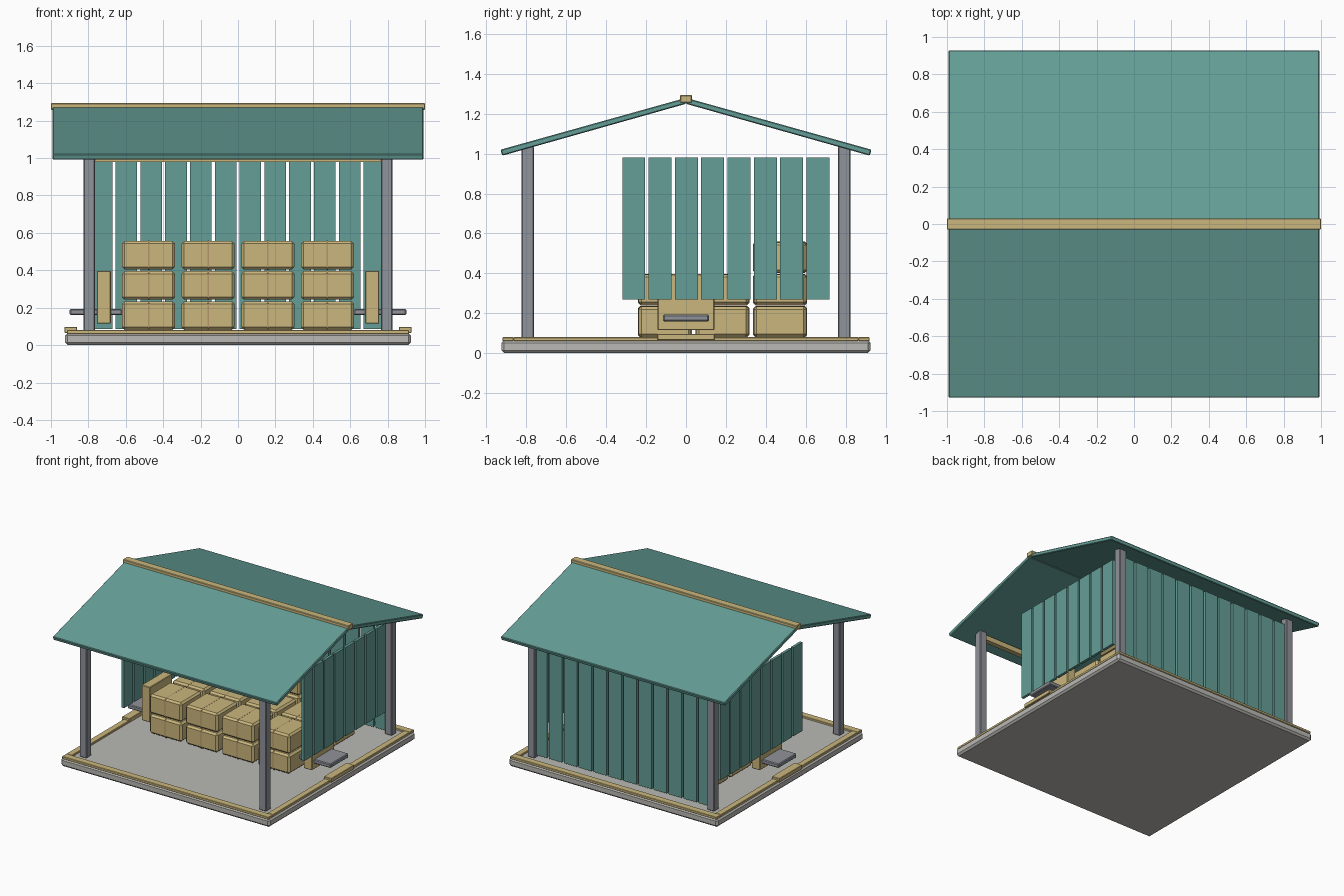
import bpy, bmesh

if "Cube" in bpy.data.objects:
    bpy.data.objects.remove(bpy.data.objects["Cube"], do_unlink=True)


def material(name, hex_colour):
    channels = [int(hex_colour[i:i + 2], 16) / 255 for i in (0, 2, 4)]
    colour = [c / 12.92 if c < 0.04 else ((c + 0.055) / 1.055) ** 2.4 for c in channels] + [1]
    mat = bpy.data.materials.new(name)
    mat.use_nodes = True
    mat.diffuse_color = colour
    mat.node_tree.nodes["Principled BSDF"].inputs["Base Color"].default_value = colour
    return mat


TEAL = material("teal paint", "659F97")
STRAW = material("straw tan", "CBB77D")
STEEL = material("grey steel", "90939A")
CONCRETE = material("pale concrete", "BAB9B4")
TWINE = material("brown twine", "B3956C")


def finish(name, bm, mat, bevel):
    bmesh.ops.recalc_face_normals(bm, faces=bm.faces)
    if bevel:
        bmesh.ops.bevel(bm, geom=bm.edges[:], offset=bevel, segments=1, affect='EDGES')
    mesh = bpy.data.meshes.new(name)
    bm.to_mesh(mesh)
    bm.free()
    mesh.materials.append(mat)
    obj = bpy.data.objects.new(name, mesh)
    bpy.context.collection.objects.link(obj)
    return obj


def box(name, x, y, z, mat, bevel=0.0):
    """Box from three (low, high) ranges."""
    bm = bmesh.new()
    bmesh.ops.create_cube(bm, size=1)
    for v in bm.verts:
        for axis, (low, high) in enumerate((x, y, z)):
            v.co[axis] = low if v.co[axis] < 0 else high
    return finish(name, bm, mat, bevel)


def around(centre, size):
    return (centre - size / 2, centre + size / 2)


def side_range(side, near, far):
    return tuple(sorted((side * near, side * far)))


# Floor slab with a timber border
box("floor_slab", (-0.925, 0.925), (-0.925, 0.925), (0, 0.065), CONCRETE, 0.014)
for s in (-1, 1):
    box("border_long", (-0.915, 0.915), side_range(s, 0.865, 0.92), (0.06, 0.08), STRAW, 0.003)
    box("border_side", side_range(s, 0.865, 0.915), (-0.865, 0.865), (0.06, 0.08), STRAW, 0.003)
    box("threshold", side_range(s, 0.86, 0.928), (-0.143, 0.143), (0.065, 0.097), STRAW, 0.003)

# Corner posts and front beam
for sx in (-1, 1):
    for sy in (-1, 1):
        box("corner_post", around(sx * 0.796, 0.062), around(sy * 0.794, 0.062),
            (0.065, 1.035), STEEL, 0.005)
box("front_beam", (-0.77, 0.77), around(-0.794, 0.04), (0.98, 1.02), STRAW)

# Gable roof slopes and ridge cap
for s, label in ((-1, "front"), (1, "back")):
    bm = bmesh.new()
    profile = [(0, 1.25), (0, 1.28), (0.93, 1.02), (0.921, 0.99)]
    face = bm.faces.new([bm.verts.new((-0.992, s * y, z)) for y, z in profile])
    made = bmesh.ops.extrude_face_region(bm, geom=[face])["geom"]
    for v in made:
        if isinstance(v, bmesh.types.BMVert):
            v.co.x = 0.992
    finish(label + "_roof", bm, TEAL, 0.005)
box("ridge_cap", (-1, 1), (-0.03, 0.03), (1.256, 1.294), STRAW, 0.004)

# Hanging wall slats
for i in range(12):
    box("back_slat", around((i - 5.5) * 0.1326, 0.115), around(0.79, 0.022), (0.085, 0.98), TEAL)
for s in (-1, 1):
    for i in range(8):
        box("side_slat", around(s * 0.796, 0.022), around(-0.262 + i * 0.1319, 0.115),
            (0.27, 0.98), TEAL)

# Feed boxes with a steel shelf on both sides
for s in (-1, 1):
    box("feed_box", side_range(s, 0.68, 0.755), (-0.143, 0.143), (0.115, 0.397), STRAW, 0.004)
    box("feed_shelf", side_range(s, 0.62, 0.9), (-0.115, 0.115), (0.16, 0.193), STEEL, 0.006)

# Stacked bales: the back row is one layer higher
for row, layers in enumerate((2, 2, 3)):
    y = -0.106 + row * 0.289
    for column in range(4):
        x = (column - 1.5) * 0.319
        for layer in range(layers):
            z = 0.158 + layer * 0.161
            box("bale", around(x, 0.284), around(y, 0.264), around(z, 0.152), STRAW, 0.014)
            box("bale_twine", around(x, 0.016), around(y, 0.27), around(z, 0.158), TWINE, 0.012)
